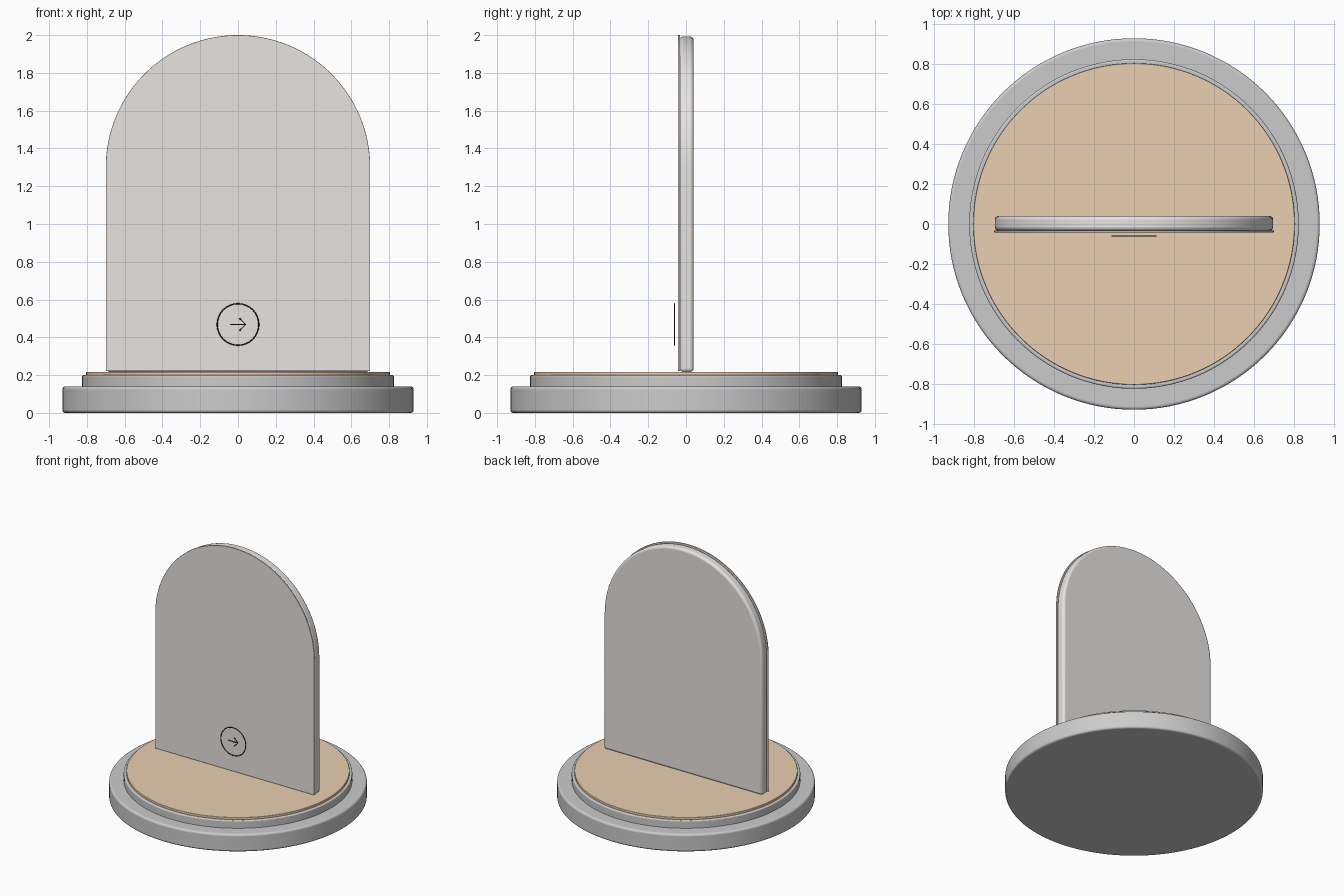
import bpy, bmesh, math

if "Cube" in bpy.data.objects:
    bpy.data.objects.remove(bpy.data.objects["Cube"])


def material(name, rgb):
    m = bpy.data.materials.new(name)
    m.diffuse_color = (*rgb, 1)
    m.use_nodes = True
    m.node_tree.nodes["Principled BSDF"].inputs["Base Color"].default_value = m.diffuse_color
    return m


def finish(bm, name, mat=None, bevel=0, segments=4):
    bmesh.ops.recalc_face_normals(bm, faces=bm.faces)
    mesh = bpy.data.meshes.new(name)
    bm.to_mesh(mesh)
    bm.free()
    ob = bpy.data.objects.new(name, mesh)
    bpy.context.collection.objects.link(ob)
    if mat:
        mesh.materials.append(mat)
    if bevel:
        mod = ob.modifiers.new("rounded_edges", "BEVEL")
        mod.width = bevel
        mod.segments = segments
        mod.limit_method = "ANGLE"
        mod.angle_limit = math.radians(40)
    bpy.ops.object.select_all(action="DESELECT")
    ob.select_set(True)
    bpy.context.view_layer.objects.active = ob
    bpy.ops.object.shade_smooth_by_angle(angle=math.radians(35))
    return ob


def disc(name, radius, z0, z1, bevel, mat=None):
    bm = bmesh.new()
    bmesh.ops.create_cone(bm, cap_ends=True, segments=128, radius1=radius,
                          radius2=radius, depth=z1 - z0)
    bmesh.ops.translate(bm, verts=bm.verts, vec=(0, 0, (z0 + z1) / 2))
    return finish(bm, name, mat, bevel)


def arch_panel(name, half, z0, z1, y0, y1, bevel, mat):
    centre = z1 - half
    pts = [(-half, z0), (half, z0)]
    pts += [(half * math.cos(math.pi * i / 64), centre + half * math.sin(math.pi * i / 64))
            for i in range(65)]
    bm = bmesh.new()
    face = bm.faces.new([bm.verts.new((x, y0, z)) for x, z in pts])
    ext = bmesh.ops.extrude_face_region(bm, geom=[face])
    moved = [g for g in ext["geom"] if isinstance(g, bmesh.types.BMVert)]
    bmesh.ops.translate(bm, verts=moved, vec=(0, y1 - y0, 0))
    if not any(abs(f.normal.y) > 0.9 and f.calc_center_median().y < y0 + 1e-4 for f in bm.faces):
        bm.faces.new([v for v in face.verts])
    return finish(bm, name, mat, bevel)


def line(name, points, closed=False, mat=None):
    curve = bpy.data.curves.new(name, "CURVE")
    curve.dimensions = "3D"
    curve.bevel_depth = 0.003
    curve.bevel_resolution = 2
    curve.use_fill_caps = True
    spline = curve.splines.new("POLY")
    spline.points.add(len(points) - 1)
    for p, (x, z) in zip(spline.points, points):
        p.co = (x, -0.06, z, 1)
    spline.use_cyclic_u = closed
    if mat:
        curve.materials.append(mat)
    ob = bpy.data.objects.new(name, curve)
    bpy.context.collection.objects.link(ob)


wood = material("wood", (0.82, 0.62, 0.44))
pearl = material("pearl", (0.80, 0.77, 0.75))
ink = material("ink", (0.03, 0.03, 0.03))

# Stepped round base with wooden top
disc("base_plate", 0.93, 0.0, 0.14, 0.015)
disc("base_step", 0.825, 0.13, 0.2, 0.008)
disc("wood_top", 0.805, 0.195, 0.217, 0.004, wood)

# Upright arched panel with a thin front sheet
arch_panel("panel_body", 0.697, 0.217, 1.992, -0.033, 0.04, 0.018, pearl)
arch_panel("panel_front_sheet", 0.70, 0.222, 2.0, -0.042, -0.032, 0.002, pearl)

# Ring and arrow symbol floating in front of the panel
ZC = 0.468
line("symbol_ring", [(0.11 * math.cos(math.tau * i / 64), ZC + 0.11 * math.sin(math.tau * i / 64))
                     for i in range(64)], True, ink)
line("arrow_shaft", [(-0.042, ZC), (0.041, ZC)], mat=ink)
line("arrow_head", [(0.008, ZC + 0.033), (0.041, ZC), (0.008, ZC - 0.033)], mat=ink)
